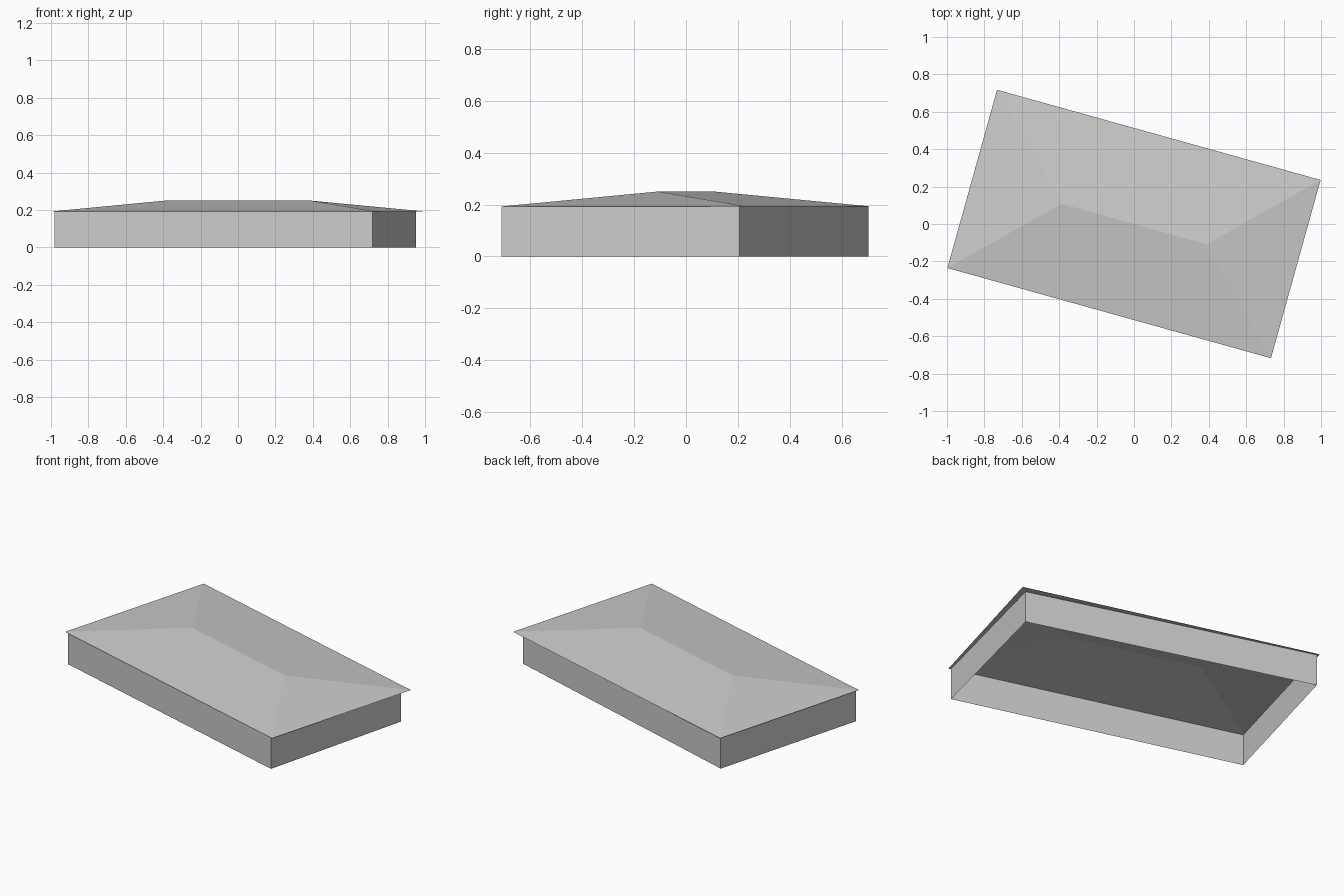
import bpy
from mathutils import Matrix, Vector

if "Cube" in bpy.data.objects:
    bpy.data.objects.remove(bpy.data.objects["Cube"])

EAVE, RIDGE = 0.192, 0.25


def add_mesh(name, verts, faces):
    mesh = bpy.data.meshes.new(name)
    mesh.from_pydata([tuple(v) for v in verts], [], faces)
    mesh.update()
    obj = bpy.data.objects.new(name, mesh)
    bpy.context.collection.objects.link(obj)
    return obj


# Walls: open ring, flush with the roof at the front, set back behind
plan = [(-0.981, -0.233), (0.719, -0.71), (0.952, 0.206), (-0.725, 0.702)]
ring = [(x, y, z) for z in (0, EAVE) for x, y in plan]
add_mesh("walls", ring,
         [(i, (i + 1) % 4, (i + 1) % 4 + 4, i + 4) for i in range(4)])

# Hipped roof: open shell, turned in plan, with 45 degree hips
half_len, half_wid = 0.898, 0.4946
ridge = half_len - half_wid
turn = Matrix.Rotation(-0.2717, 3, 'Z')
roof = [(-half_len, -half_wid, EAVE), (half_len, -half_wid, EAVE),
        (half_len, half_wid, EAVE), (-half_len, half_wid, EAVE),
        (-ridge, 0, RIDGE), (ridge, 0, RIDGE)]
add_mesh("hipped_roof", [turn @ Vector(p) for p in roof],
         [(0, 1, 5, 4), (1, 2, 5), (2, 3, 4, 5), (3, 0, 4)])
